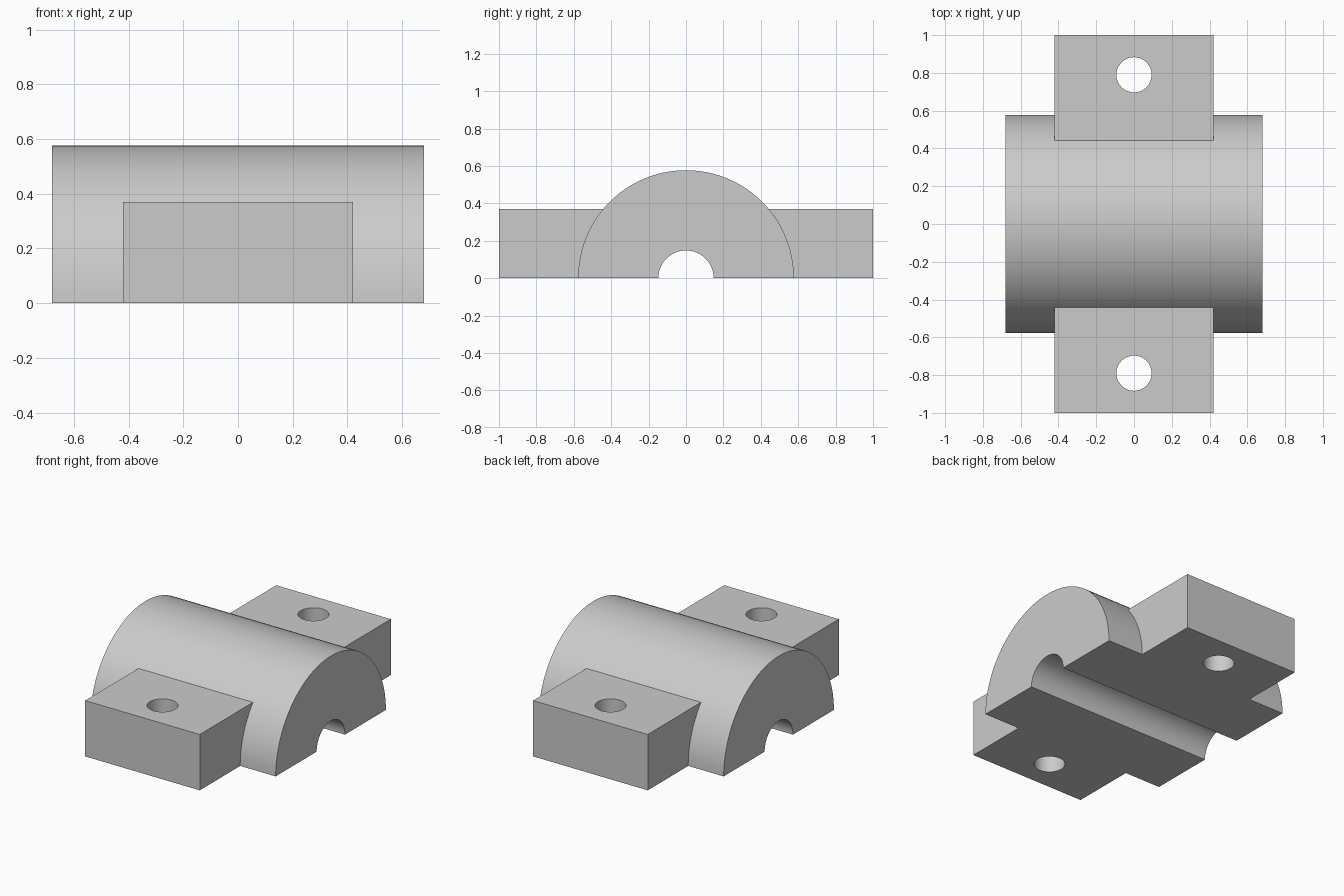
import bpy
import math

cube = bpy.data.objects.get("Cube")
if cube:
    bpy.data.objects.remove(cube, do_unlink=True)

LENGTH, RADIUS, BORE = 1.36, 0.577, 0.148
LUG_WIDTH, LUG_HEIGHT = 0.84, 0.37
HOLE_Y, HOLE_RADIUS = 0.79, 0.093

grey = bpy.data.materials.new("light_grey")
grey.use_nodes = True
colour = (0.6, 0.6, 0.6, 1)
grey.diffuse_color = colour
grey.node_tree.nodes["Principled BSDF"].inputs["Base Color"].default_value = colour


def cylinder(name, radius, depth, location=(0, 0, 0), along_x=False, sides=96):
    turn = (0, math.pi / 2, 0) if along_x else (0, 0, 0)
    bpy.ops.mesh.primitive_cylinder_add(
        vertices=sides, radius=radius, depth=depth, location=location, rotation=turn)
    obj = bpy.context.object
    obj.name = name
    obj.data.materials.append(grey)
    return obj


def box(name, size, location):
    bpy.ops.mesh.primitive_cube_add(size=1, location=location)
    obj = bpy.context.object
    obj.name = name
    obj.scale = size
    bpy.ops.object.transform_apply(location=False, rotation=False, scale=True)
    obj.data.materials.append(grey)
    return obj


def combine(target, tool, operation):
    mod = target.modifiers.new(operation.lower(), "BOOLEAN")
    mod.operation = operation
    mod.solver = "EXACT"
    mod.object = tool
    bpy.ops.object.select_all(action="DESELECT")
    bpy.context.view_layer.objects.active = target
    target.select_set(True)
    bpy.ops.object.modifier_apply(modifier=mod.name)
    bpy.data.objects.remove(tool, do_unlink=True)


# Round body, merged with a bar that forms both mounting lugs
cap = cylinder("bearing_cap", RADIUS, LENGTH, along_x=True)
lugs = box("mounting_lugs", (LUG_WIDTH, 2, 2 * LUG_HEIGHT), (0, 0, 0))
combine(cap, lugs, "UNION")

# Shaft bore and bolt holes
combine(cap, cylinder("shaft_bore", BORE, 2, along_x=True, sides=64), "DIFFERENCE")
for side in (-1, 1):
    hole = cylinder("bolt_hole", HOLE_RADIUS, 2, (0, side * HOLE_Y, 0), sides=64)
    combine(cap, hole, "DIFFERENCE")

# Flat underside
combine(cap, box("lower_half", (3, 3, 2), (0, 0, -1)), "DIFFERENCE")

cap.data.materials.clear()
cap.data.materials.append(grey)
for face in cap.data.polygons:
    face.material_index = 0
bpy.ops.object.select_all(action="DESELECT")
cap.select_set(True)
bpy.context.view_layer.objects.active = cap
bpy.ops.object.shade_smooth_by_angle(angle=math.radians(30))
